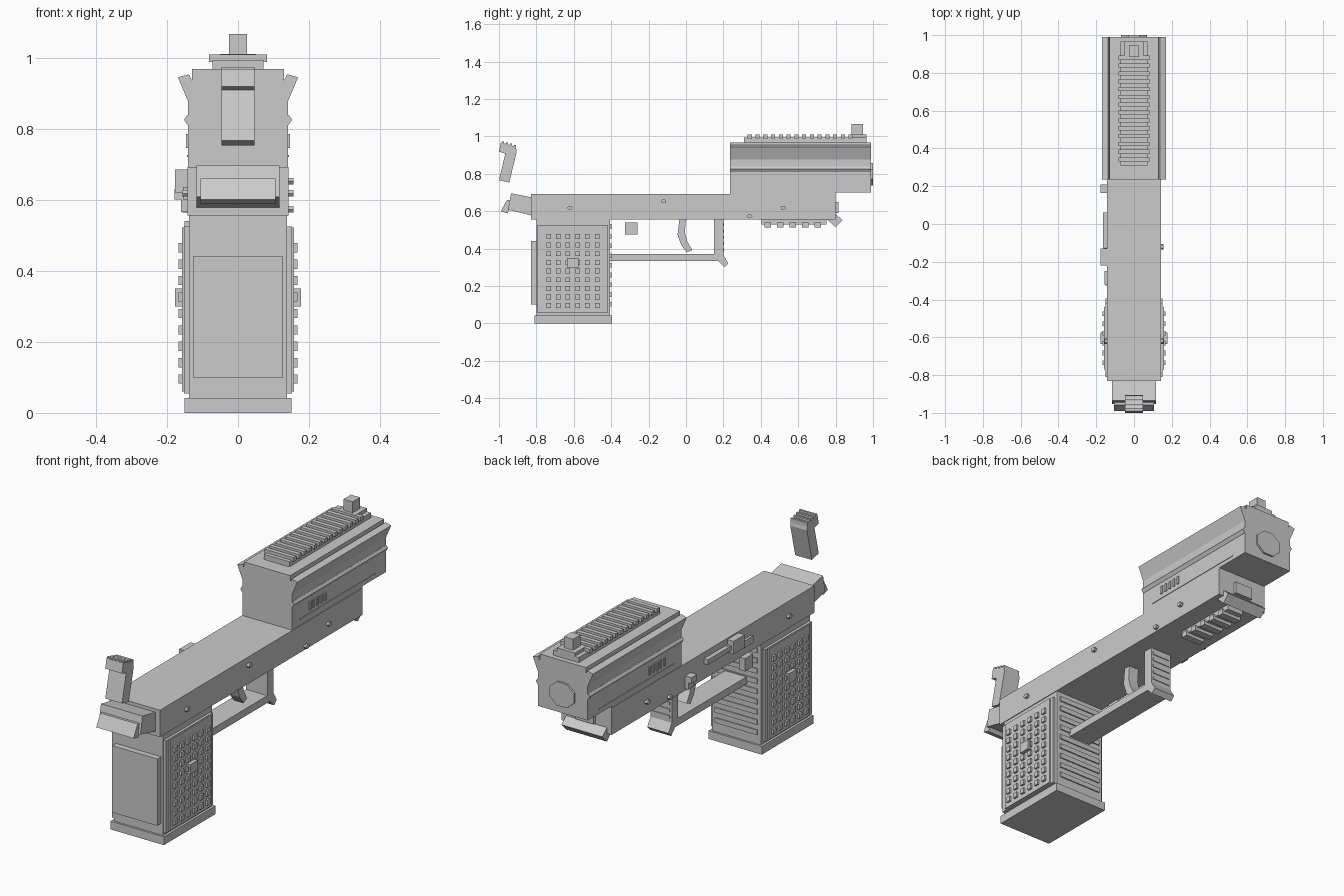
import bpy, bmesh, math
from mathutils import Matrix

grey = bpy.data.materials.new("plain_grey")
grey.diffuse_color = (0.6, 0.6, 0.6, 1)


def finish(name, bm):
    bmesh.ops.recalc_face_normals(bm, faces=bm.faces)
    mesh = bpy.data.meshes.new(name)
    bm.to_mesh(mesh)
    bm.free()
    mesh.materials.append(grey)
    obj = bpy.data.objects.new(name, mesh)
    bpy.context.collection.objects.link(obj)
    return obj


def boxes(name, *bounds):
    """Boxes given as (x0, x1, y0, y1, z0, z1), merged in one object."""
    bm = bmesh.new()
    for x0, x1, y0, y1, z0, z1 in bounds:
        m = Matrix.Translation(((x0 + x1) / 2, (y0 + y1) / 2, (z0 + z1) / 2))
        bmesh.ops.create_cube(bm, size=1, matrix=m @ Matrix.Diagonal((x1 - x0, y1 - y0, z1 - z0, 1)))
    return finish(name, bm)


def prism(name, points, a, b, axis="x"):
    """Extrude a (y, z) profile along x, or an (x, z) profile along y."""
    bm = bmesh.new()
    vec = (lambda p, t: (t, *p)) if axis == "x" else (lambda p, t: (p[0], t, p[1]))
    face = bm.faces.new([bm.verts.new(vec(p, a)) for p in points])
    out = bmesh.ops.extrude_face_region(bm, geom=[face])
    move = (b - a, 0, 0) if axis == "x" else (0, b - a, 0)
    bmesh.ops.translate(bm, vec=move, verts=[v for v in out["geom"] if isinstance(v, bmesh.types.BMVert)])
    return finish(name, bm)


def mirror(obj):
    obj.modifiers.new("mirror", "MIRROR").use_axis = (True, False, False)
    return obj


# Frame and grip
boxes("frame", (-.142, .142, -.83, .80, .555, .692))
boxes("grip_core", (-.138, .138, -.80, -.405, .04, .555))
boxes("grip_base", (-.15, .15, -.81, -.395, 0, .042))
boxes("backstrap", (-.127, .127, -.83, -.80, .10, .44))
boxes("frontstrap_ridges", *[(-.12, .12, -.406, -.399, .09 + i * .052, .115 + i * .052) for i in range(9)])

# Grip panels with square studs
mirror(boxes("grip_panel", (.13, .152, -.795, -.42, .055, .525), (.13, .158, -.77, -.44, .06, .522)))
mirror(boxes("grip_studs", *[
    (.15, .168, y - .012, y + .012, z - .013, z + .013)
    for y in [-.735 + .052 * i for i in range(6)]
    for z in [.095 + .0462 * j for j in range(9)]]))
mirror(boxes("grip_badge_block", (.15, .177, -.635, -.575, .30, .35)))

# Tail and separate hammer
prism("tail", [(-.83, .578), (-.83, .675), (-.935, .696), (-.952, .608)], -.117, .117)
prism("tail_knob", [(-.944, .66), (-.957, .66), (-.99, .60), (-.955, .588), (-.94, .61)], -.105, .105)
prism("hammer", [(-.945, .753), (-1, .766), (-.966, .908), (-1, .918), (-.99, .968),
                 (-.91, .945), (-.905, .918)], -.047, .047)
boxes("hammer_ridges", *[(-.047, .047, -.985 + i * .022, -.974 + i * .022, .95 - i * .006, .973 - i * .006)
                         for i in range(4)])

# Trigger guard, trigger and release button
boxes("trigger_guard", (-.06, .06, -.41, .20, .333, .37), (-.06, .06, .15, .20, .36, .56))
prism("guard_lip", [(.165, .34), (.205, .30), (.226, .322), (.20, .365)], -.06, .06)
boxes("guard_ridges", *[(-.05, .05, .198, .204, .385 + i * .034, .40 + i * .034) for i in range(5)])
prism("trigger", [(-.035, .56), (.0, .56), (-.006, .49), (.006, .44), (.034, .392), (.004, .38),
                  (-.026, .42), (-.045, .475)], -.028, .028)
boxes("release_button", (-.15, -.115, -.325, -.26, .475, .54))

# Slide block with flared side fins
boxes("slide", (-.14, .14, .235, .99, .70, .90), (-.13, .13, .235, .99, .88, .967),
      (-.14, .14, .235, .80, .685, .72))
mirror(prism("side_fin", [(.12, .828), (.169, .944), (.138, .953), (.108, .89)], .235, .99, "y"))
mirror(prism("side_lip", [(.13, .80), (.142, .81), (.152, .825), (.143, .838), (.13, .83)], .235, .99, "y"))
mirror(boxes("side_slats", *[(.135, .146, .37 + i * .03, .382 + i * .03, .745, .785) for i in range(5)],
             (.135, .143, .3, .9, .72, .726)))

# Top rail and sight
boxes("top_rail", (-.072, .072, .31, .965, .96, .993))
boxes("top_rail_teeth", *[(-.082, .082, .33 + i * .0415, .352 + i * .0415, .988, 1.009) for i in range(14)])
boxes("sight", (-.05, .05, .87, .965, .985, 1.01), (-.026, .026, .885, .945, 1.0, 1.066))

# Muzzle face plate and front end
prism("muzzle_plate", [(.075 * math.cos(math.pi * (i + .5) / 4), .797 + .065 * math.sin(math.pi * (i + .5) / 4))
                       for i in range(8)], .985, 1.0, "y")
boxes("front_block", (-.05, .05, .79, .815, .59, .65))
prism("front_lip", [(.755, .556), (.80, .514), (.837, .552), (.80, .585)], -.115, .115)

# Lower rail
boxes("lower_rail", (-.045, .045, .405, .75, .53, .56),
      *[(-.055, .055, .42 + i * .067, .455 + i * .067, .514, .54) for i in range(5)])

# Frame pins on both sides
for n, (y, z) in enumerate([(-.62, .618), (-.12, .652), (.34, .573), (.52, .618)]):
    mirror(prism(f"frame_pin_{n + 1}", [(y + .015 * math.cos(math.pi * i / 3), z + .011 * math.sin(math.pi * i / 3))
                                        for i in range(6)], .138, .156))

# Controls on the left side
boxes("slide_lever", (-.165, -.14, -.20, .06, .635, .66), (-.177, -.14, -.22, -.13, .62, .685))
boxes("slide_stop", (-.178, -.14, .165, .21, .60, .63), (-.16, -.14, .165, .21, .565, .61))
boxes("side_catch", (-.155, -.14, -.32, -.25, .60, .635))
